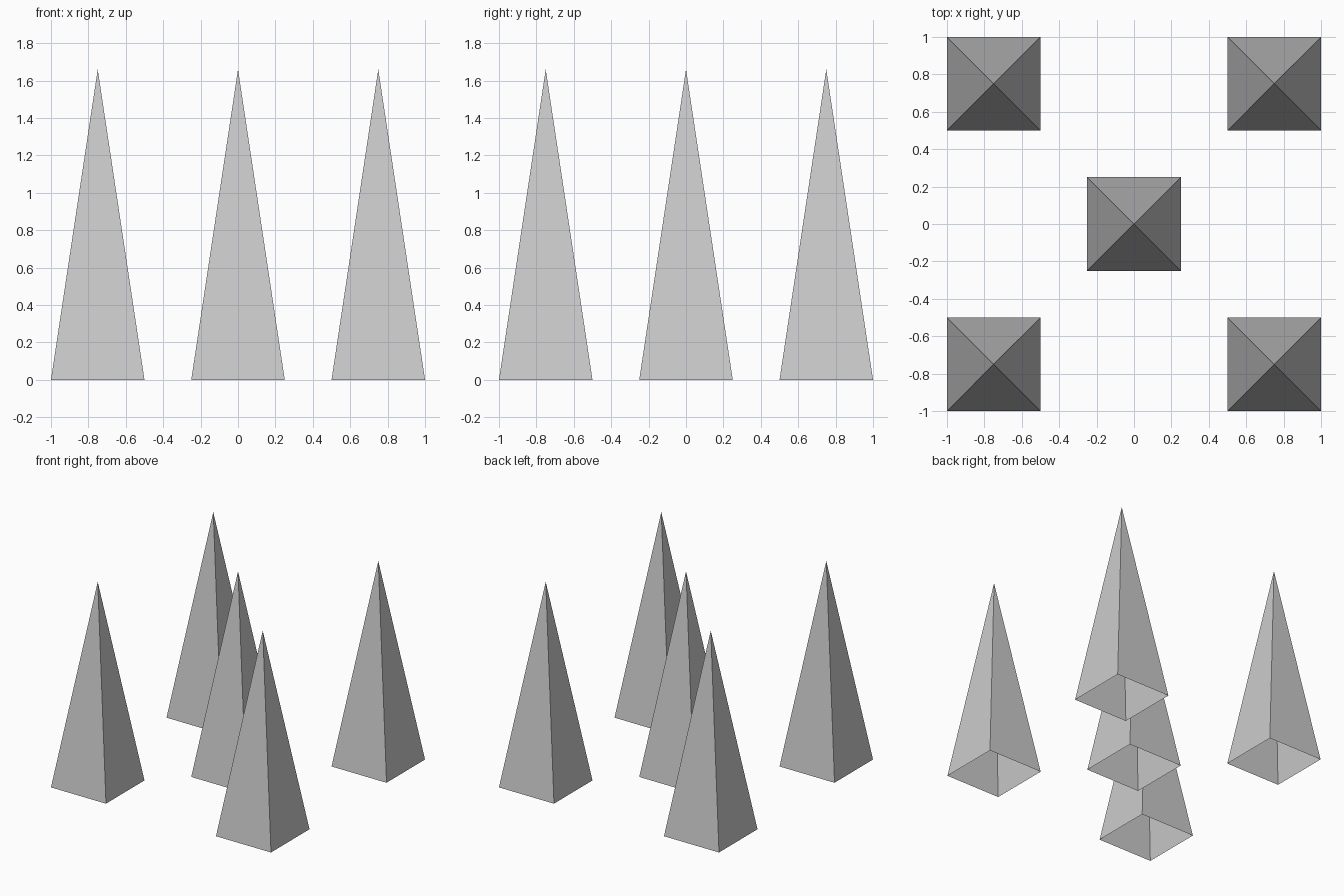
import bpy
import math

if "Cube" in bpy.data.objects:
    bpy.data.objects.remove(bpy.data.objects["Cube"])

HALF = 0.25      # half the width of a spike's square base
HEIGHT = 1.66
OFFSET = 0.75    # distance of the corner spikes from the centre axes


def spike(name, x, y):
    """Four-sided pyramid, open underneath, standing on the ground."""
    bpy.ops.mesh.primitive_cone_add(
        vertices=4, radius1=HALF * math.sqrt(2), radius2=0, depth=HEIGHT,
        end_fill_type='NOTHING', location=(x, y, HEIGHT / 2),
        rotation=(0, 0, math.radians(45)))
    bpy.context.object.name = name


# Centre spike
spike("centre_spike", 0, 0)

# Four corner spikes
for y_name, sy in (("front", -1), ("back", 1)):
    for x_name, sx in (("left", -1), ("right", 1)):
        spike(f"{y_name}_{x_name}_spike", sx * OFFSET, sy * OFFSET)
